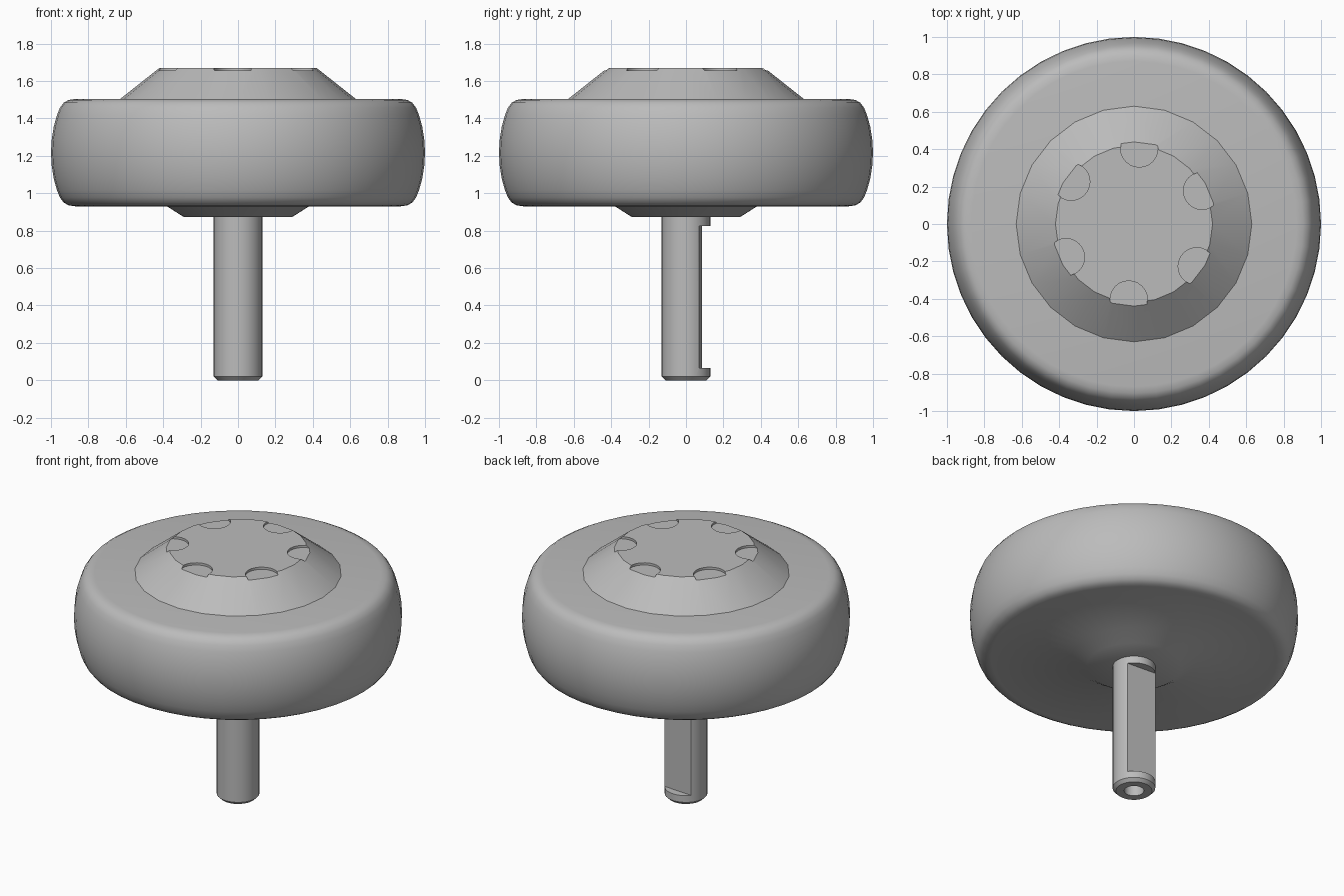
import bpy, bmesh, math
from mathutils import Matrix, Vector

if "Cube" in bpy.data.objects:
    bpy.data.objects.remove(bpy.data.objects["Cube"], do_unlink=True)

# Single plain grey for every part
grey = bpy.data.materials.new("grey")
grey.use_nodes = True
color = (0.5, 0.5, 0.5, 1)
grey.diffuse_color = color
grey.node_tree.nodes["Principled BSDF"].inputs["Base Color"].default_value = color

TURN = math.radians(86)      # direction of the shaft flat and first scallop


def make_object(name, bm):
    bmesh.ops.recalc_face_normals(bm, faces=bm.faces)
    mesh = bpy.data.meshes.new(name)
    bm.to_mesh(mesh)
    bm.free()
    mesh.materials.append(grey)
    obj = bpy.data.objects.new(name, mesh)
    bpy.context.collection.objects.link(obj)
    return obj


def lathe(name, profile, sides):
    """Spin (radius, z) points about z and cap both ends."""
    bm = bmesh.new()
    rings = []
    for r, z in profile:
        rings.append([bm.verts.new((r * math.cos(a), r * math.sin(a), z))
                      for a in (math.tau * i / sides for i in range(sides))])
    for low, high in zip(rings, rings[1:]):
        for i in range(sides):
            j = (i + 1) % sides
            bm.faces.new((low[i], low[j], high[j], high[i]))
    bm.faces.new(rings[0])
    bm.faces.new(rings[-1])
    return make_object(name, bm)


def activate(obj):
    bpy.ops.object.select_all(action='DESELECT')
    obj.select_set(True)
    bpy.context.view_layer.objects.active = obj


def cut(obj, cutter):
    activate(obj)
    mod = obj.modifiers.new("cut", 'BOOLEAN')
    mod.operation = 'DIFFERENCE'
    mod.solver = 'EXACT'
    mod.object = cutter
    bpy.ops.object.modifier_apply(modifier=mod.name)
    bpy.data.objects.remove(cutter, do_unlink=True)


def smooth(obj, degrees):
    activate(obj)
    bpy.ops.object.shade_smooth_by_angle(angle=math.radians(degrees))


# Rounded wheel body, mirrored about its mid height
mid = 1.217
upper = [(1.0, 0), (0.996, 0.07), (0.985, 0.14), (0.968, 0.2), (0.952, 0.24),
         (0.932, 0.267), (0.905, 0.282), (0.87, 0.287)]
tread = [(r, mid - h) for r, h in reversed(upper[1:])] + [(r, mid + h) for r, h in upper]
lower_boss = [(0.29, 0.873), (0.38, 0.93)]
wheel = lathe("wheel_body", lower_boss + tread, 48)
smooth(wheel, 35)

# Conical cap with six shallow scallops around its rim
cap = lathe("cone_cap", [(0.63, 1.504), (0.42, 1.67)], 24)
scallops = bmesh.new()
for i in range(6):
    a = TURN + i * math.tau / 6
    place = Matrix.Translation(Vector((0.405 * math.cos(a), 0.405 * math.sin(a), 1.705)))
    bmesh.ops.create_cone(scallops, cap_ends=True, segments=24, radius1=0.1,
                          radius2=0.1, depth=0.1, matrix=place)
cut(cap, make_object("scallop_cutter", scallops))
smooth(cap, 30)

# Shaft with chamfered tip and a centre hole in its end
shaft = lathe("shaft", [(0.06, 0.15), (0.06, 0), (0.11, 0), (0.13, 0.02), (0.13, 0.9)], 32)

# Flat milled along one side of the shaft
flat = bmesh.new()
box = (Matrix.Rotation(TURN, 4, 'Z') @ Matrix.Translation(Vector((0.178, 0, 0.445)))
       @ Matrix.Diagonal((0.2, 0.4, 0.76, 1)))
bmesh.ops.create_cube(flat, size=1, matrix=box)
cut(shaft, make_object("flat_cutter", flat))
smooth(shaft, 30)
